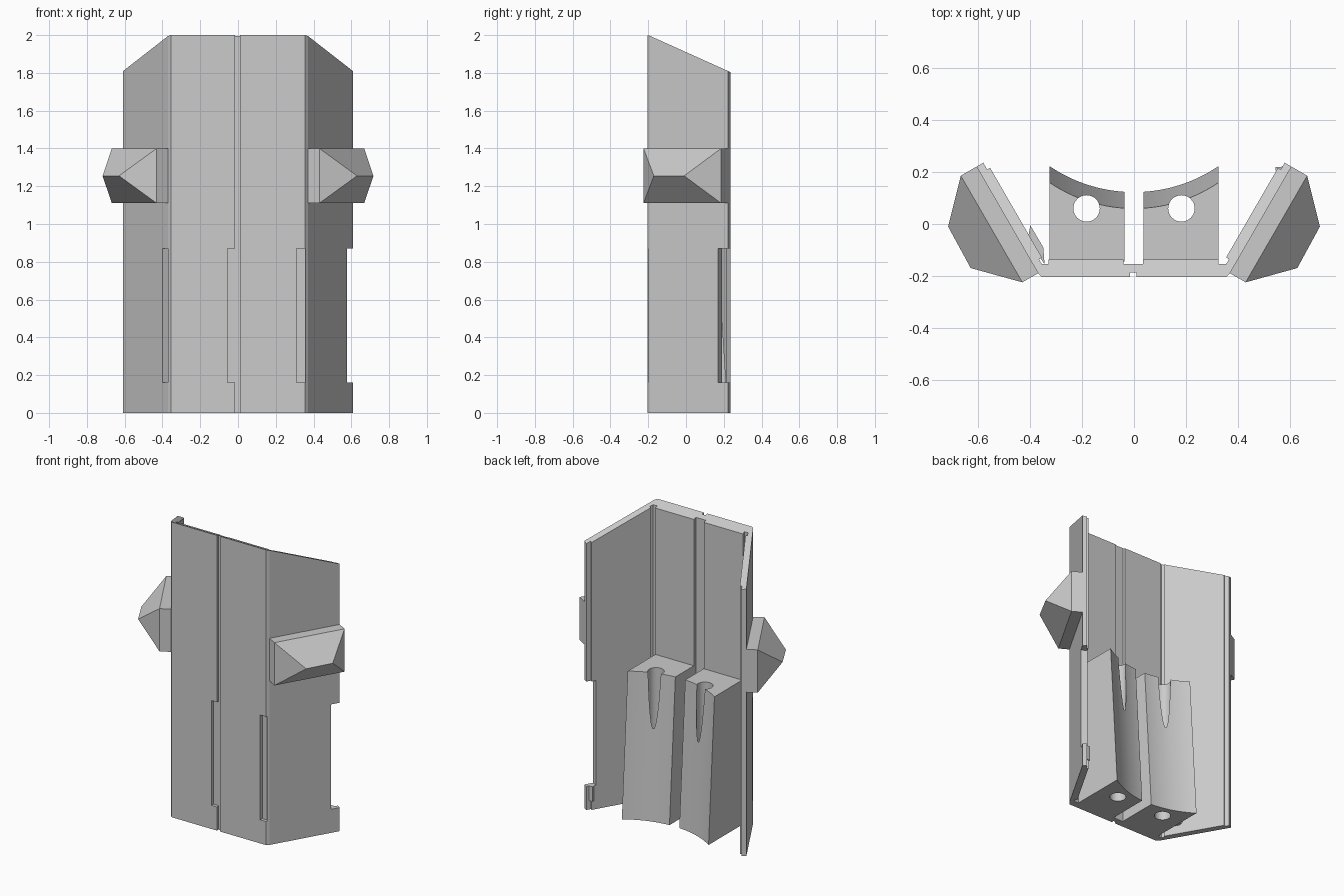
import bpy, bmesh, math
from mathutils import Vector

cube = bpy.data.objects.get("Cube")
if cube:
    bpy.data.objects.remove(cube, do_unlink=True)

grey = bpy.data.materials.new("plain_grey")
grey.use_nodes = True
colour = (0.6, 0.6, 0.6, 1)
grey.diffuse_color = colour
grey.node_tree.nodes["Principled BSDF"].inputs["Base Color"].default_value = colour


def finish(bm, name):
    bmesh.ops.recalc_face_normals(bm, faces=bm.faces)
    mesh = bpy.data.meshes.new(name)
    bm.to_mesh(mesh)
    bm.free()
    obj = bpy.data.objects.new(name, mesh)
    bpy.context.collection.objects.link(obj)
    mesh.materials.append(grey)
    return obj


def prism(name, outline, low, high, lean=None):
    """Extrude an xy outline; high may be a function of y, lean moves top points."""
    bm = bmesh.new()
    bottom = [bm.verts.new((x, y, low)) for x, y in outline]
    top = []
    for x, y in outline:
        z = high(y) if callable(high) else high
        top.append(bm.verts.new((x, lean(y) if lean else y, z)))
    bm.faces.new(bottom)
    bm.faces.new(top)
    n = len(outline)
    for i in range(n):
        j = (i + 1) % n
        bm.faces.new((bottom[i], bottom[j], top[j], top[i]))
    return finish(bm, name)


def cut(obj, outline, low, high):
    cutter = prism("cutter", outline, low, high)
    cutter.hide_render = True
    mod = obj.modifiers.new("cut", "BOOLEAN")
    mod.operation, mod.solver, mod.object = "DIFFERENCE", "EXACT", cutter
    bpy.context.view_layer.objects.active = obj
    bpy.ops.object.modifier_apply(modifier=mod.name)
    bpy.data.objects.remove(cutter, do_unlink=True)


def rect(x0, x1, y0, y1):
    return [(x0, y0), (x1, y0), (x1, y1), (x0, y1)]


def roof(y):
    return 2 - max(0, y + 0.2) * 0.45


SLOT = (0.16, 0.87)

# Front panel with centre groove and thin joint strips on the back
front = prism("front_panel", [
    (-0.37, -0.19), (-0.355, -0.205), (-0.015, -0.205), (-0.015, -0.188),
    (0.01, -0.188), (0.01, -0.205), (0.355, -0.205), (0.37, -0.19),
    (0.355, -0.155), (0.325, -0.155), (0.325, -0.137), (0.035, -0.137),
    (0.035, -0.155), (-0.04, -0.155), (-0.04, -0.137), (-0.33, -0.137),
    (-0.33, -0.155), (-0.355, -0.155)], 0, roof)
for x0, x1 in ((-0.055, -0.014), (0.31, 0.358)):
    cut(front, rect(x0, x1, -0.25, -0.183), *SLOT)

# Angled side walls: local u runs backward along the wall, v outward
along = Vector((0.5, 0.866))
out = Vector((0.866, -0.5))
LENGTH = 0.475


def wall_point(side, u, v):
    p = Vector((0.37, -0.19)) + along * u + out * v
    return (p.x * side, p.y)


def wall_rect(side, u0, u1, v0, v1):
    return [wall_point(side, u, v) for u, v in rect(u0, u1, v0, v1)]


for side, label in ((1, "left"), (-1, "right")):
    wall = prism(label + "_wall", [wall_point(side, u, v) for u, v in (
        (0, 0), (LENGTH, 0), (LENGTH, -0.03), (LENGTH - 0.03, -0.03),
        (LENGTH - 0.03, -0.043), (0.045, -0.043), (0.045, -0.03),
        (0.0, -0.03))], 0, roof)
    u0, u1 = (0.415, 0.55) if side > 0 else (-0.05, 0.06)
    cut(wall, wall_rect(side, u0, u1, -0.1, 0.1), *SLOT)

    # Faceted boss: shallow box with a hipped ridge
    bm = bmesh.new()
    rings = []
    for v in (-0.01, 0.07):
        rings.append([bm.verts.new((*wall_point(side, u, v), z))
                      for u, z in rect(0, LENGTH, 1.11, 1.4)])
    base, rim = rings
    ridge = [bm.verts.new((x * side, y, 1.255))
             for x, y in ((0.63, -0.17), (0.717, -0.01))]
    bm.faces.new(base)
    for i in range(4):
        j = (i + 1) % 4
        bm.faces.new((base[i], base[j], rim[j], rim[i]))
    bm.faces.new((rim[0], rim[1], ridge[1], ridge[0]))
    bm.faces.new((rim[2], rim[3], ridge[0], ridge[1]))
    bm.faces.new((rim[1], rim[2], ridge[1]))
    bm.faces.new((rim[3], rim[0], ridge[0]))
    finish(bm, label + "_boss")

# Small wedge tabs under the wall slots
prism("left_tab", [(0.545, 0.22), (0.55, 0.18), (0.58, 0.19), (0.6, 0.222)], 0.06, SLOT[0])
prism("right_tab", [(-0.4, -0.005), (-0.35, -0.09), (-0.345, -0.155),
                    (-0.41, -0.06)], 0.06, SLOT[0])

# Inner blocks: concave leaning back, vertical bore
TOP = 0.98
for side, label in ((1, "left"), (-1, "right")):
    radius, steps = 0.58, 16
    outline = [(side * 0.325, -0.145), (side * 0.037, -0.145)]
    for i in range(steps + 1):
        x = 0.037 + 0.288 * i / steps
        outline.append((side * x, 0.123 + radius - math.sqrt(radius ** 2 - x ** 2)))
    block = prism(label + "_block", outline, 0, TOP,
                  lambda y: y - 0.063 if y > 0 else y)
    bore = [(side * 0.183 + 0.051 * math.cos(a), 0.06 + 0.051 * math.sin(a))
            for a in (math.tau * k / 32 for k in range(32))]
    cut(block, bore, -0.1, TOP + 0.1)
    bpy.ops.object.select_all(action="DESELECT")
    block.select_set(True)
    bpy.context.view_layer.objects.active = block
    bpy.ops.object.shade_smooth_by_angle(angle=math.radians(30))
